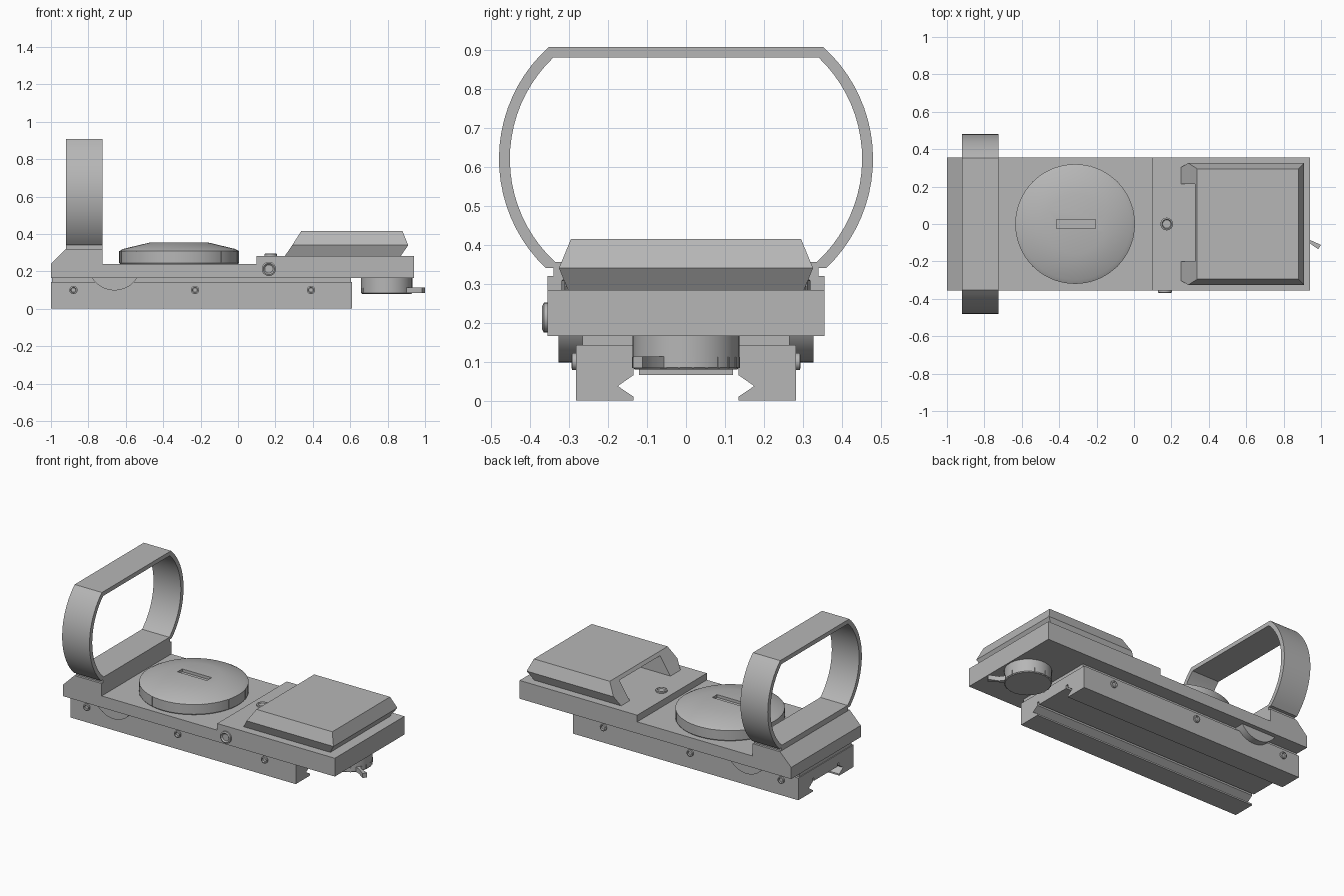
import bpy, bmesh
from math import sin, cos, pi, radians, asin
from mathutils import Matrix, Vector

cube = bpy.data.objects.get("Cube")
if cube:
    bpy.data.objects.remove(cube, do_unlink=True)

grey = bpy.data.materials.new("neutral grey")
grey.use_nodes = True
COLOUR = (0.47, 0.47, 0.47, 1)
grey.diffuse_color = COLOUR
grey.node_tree.nodes["Principled BSDF"].inputs["Base Color"].default_value = COLOUR


def finish(name, bm, angle=30):
    bmesh.ops.recalc_face_normals(bm, faces=bm.faces)
    me = bpy.data.meshes.new(name)
    bm.to_mesh(me)
    bm.free()
    me.materials.append(grey)
    me.shade_smooth()
    me.set_sharp_from_angle(angle=radians(angle))
    ob = bpy.data.objects.new(name, me)
    bpy.context.collection.objects.link(ob)
    return ob


def loft(name, rings, angle=30):
    """Skin a stack of matching point rings and cap both ends."""
    bm = bmesh.new()
    loops = [[bm.verts.new(p) for p in ring] for ring in rings]
    n = len(loops[0])
    for a, b in zip(loops, loops[1:]):
        for i in range(n):
            j = (i + 1) % n
            bm.faces.new((a[i], a[j], b[j], b[i]))
    bm.faces.new(loops[0])
    bm.faces.new(loops[-1])
    return finish(name, bm, angle)


def prism(name, pts, axis, lo, hi, angle=30):
    """Extrude a 2D profile along x, y or z."""
    place = {"x": lambda p, t: (t, p[0], p[1]),
             "y": lambda p, t: (p[0], t, p[1]),
             "z": lambda p, t: (p[0], p[1], t)}[axis]
    return loft(name, [[place(p, t) for p in pts] for t in (lo, hi)], angle)


def box(name, x0, x1, y0, y1, z0, z1):
    return prism(name, [(x0, y0), (x1, y0), (x1, y1), (x0, y1)], "z", z0, z1)


def turned(name, profile, centre, axis=(0, 0, 1), sides=48):
    """Stack circles of (radius, height) along an axis."""
    turn = Vector((0, 0, 1)).rotation_difference(Vector(axis)).to_matrix()
    c = Vector(centre)
    return loft(name, [[c + turn @ Vector((r * cos(2 * pi * i / sides), r * sin(2 * pi * i / sides), h))
                        for i in range(sides)] for r, h in profile], 20)


def cut(ob, cutter):
    mod = ob.modifiers.new("cut", "BOOLEAN")
    mod.operation, mod.solver, mod.object = "DIFFERENCE", "EXACT", cutter
    bpy.context.view_layer.objects.active = ob
    bpy.ops.object.modifier_apply(modifier=mod.name)
    bpy.data.objects.remove(cutter, do_unlink=True)
    ob.data.shade_smooth()
    ob.data.set_sharp_from_angle(angle=radians(20))


# Dovetail mounting rail
half = [(0.12, 0.065), (0.12, 0.085), (0.135, 0.085), (0.135, 0.065), (0.175, 0.037),
        (0.135, 0.01), (0.135, 0), (0.282, 0), (0.282, 0.143)]
rail = half + [(-y, z) for y, z in reversed(half)]
prism("mounting_rail", rail, "x", -1, 0.61)
box("rail_spacer", -0.995, 0.605, -0.265, 0.265, 0.14, 0.168)

# Stepped body with a sloped front post
body = [(-1, 0.165), (0.94, 0.165), (0.94, 0.283), (0.1, 0.283), (0.1, 0.24),
        (-0.725, 0.24), (-0.725, 0.32), (-0.92, 0.32), (-1, 0.24)]
prism("body", body, "y", -0.355, 0.355)
box("lens_neck", -0.92, -0.725, -0.34, 0.34, 0.315, 0.345)


# Lens hood: two arcs joined by a flat top and floor
def hood_outline(radius, top, bottom, steps=20):
    a0, a1 = asin((bottom - 0.62) / radius), asin((top - 0.62) / radius)
    side = []
    for i in range(steps + 1):
        a = a0 + (a1 - a0) * i / steps
        side.append((0.093 + radius * cos(a), 0.62 + radius * sin(a)))
    return side + [(-y, z) for y, z in reversed(side)]


outer = hood_outline(0.387, 0.907, 0.34)
inner = hood_outline(0.359, 0.88, 0.355)
bm = bmesh.new()
loops = [[bm.verts.new((x, *p)) for p in pts]
         for x, pts in ((-0.92, outer), (-0.725, outer), (-0.725, inner), (-0.92, inner))]
for k in range(4):
    a, b = loops[k], loops[(k + 1) % 4]
    for i in range(len(a)):
        j = (i + 1) % len(a)
        bm.faces.new((a[i], a[j], b[j], b[i]))
finish("lens_hood", bm)

# Brightness dial with a coin slot and raised divisions
DIAL = (-0.315, 0, 0)
dial = turned("brightness_dial", [(0.315, 0.238), (0.32, 0.245), (0.32, 0.308), (0.298, 0.32),
                                  (0.16, 0.353)], DIAL, sides=72)
cut(dial, box("slot_cutter", -0.415, -0.205, -0.024, 0.024, 0.335, 0.4))


def ribs(name, centre, radius, count, z0, z1, width=0.006, height=0.004):
    bm = bmesh.new()
    for i in range(count):
        a = 2 * pi * (i + 0.5) / count
        mat = (Matrix.Translation(centre) @ Matrix.Rotation(a, 4, "Z")
               @ Matrix.Translation((radius, 0, (z0 + z1) / 2))
               @ Matrix.Diagonal((height, width, z1 - z0, 1)))
        bmesh.ops.create_cube(bm, size=1, matrix=mat)
    finish(name, bm)


ribs("dial_divisions", DIAL, 0.32, 12, 0.245, 0.308)

# Emitter housing, open towards the lens
rings = []
for z, x0, x1, y in ((0.281, 0.25, 0.87, 0.302), (0.34, 0.29, 0.91, 0.326), (0.415, 0.338, 0.88, 0.295)):
    rings.append([(x0, -y, z), (x1, -y, z), (x1, y, z), (x0, y, z)])
housing = loft("emitter_housing", rings, 10)
cut(housing, box("housing_cutter", 0.2, 0.6, -0.2, 0.215, 0.27, 0.395))

# Focus screw on the deck and adjusting screw on the right side
SCREW = [(0.034, -0.01), (0.034, 0.01), (0.026, 0.013), (0.022, 0.006)]
turned("deck_screw", SCREW, (0.175, 0, 0.283), sides=24)
turned("side_screw", [(0.038, -0.01), (0.038, 0.01), (0.03, 0.014), (0.022, 0.006)],
       (0.165, -0.355, 0.213), (0, -1, 0), 24)

for side, label in ((1, "left"), (-1, "right")):
    # Rail screws
    for i, x in enumerate((-0.88, -0.23, 0.39)):
        turned(f"{label}_rail_screw_{i + 1}", [(0.022, -0.01), (0.022, 0.01), (0.015, 0.012), (0.012, 0.004)],
               (x, side * 0.282, 0.1), (0, side, 0), 20)
    # Rounded boss hanging below the body
    arc = [(-0.66 + 0.143 * cos(a), 0.241 + 0.143 * sin(a))
           for a in (pi + 0.35 + (pi - 0.7) * i / 20 for i in range(21))]
    prism(f"{label}_boss", arc, "y", side * 0.255, side * 0.327)

# Power knob under the rear overhang, with its lever
KNOB = (0.795, 0, 0)
turned("power_knob", [(0.137, 0.17), (0.137, 0.085), (0.132, 0.08)], KNOB)
ribs("power_knob_ribs", KNOB, 0.137, 24, 0.083, 0.112)
lever = [(0.88, -0.075), (0.9, -0.03), (0.94, -0.085), (1, -0.112), (0.985, -0.135), (0.935, -0.1)]
prism("power_lever", lever, "z", 0.083, 0.113)
